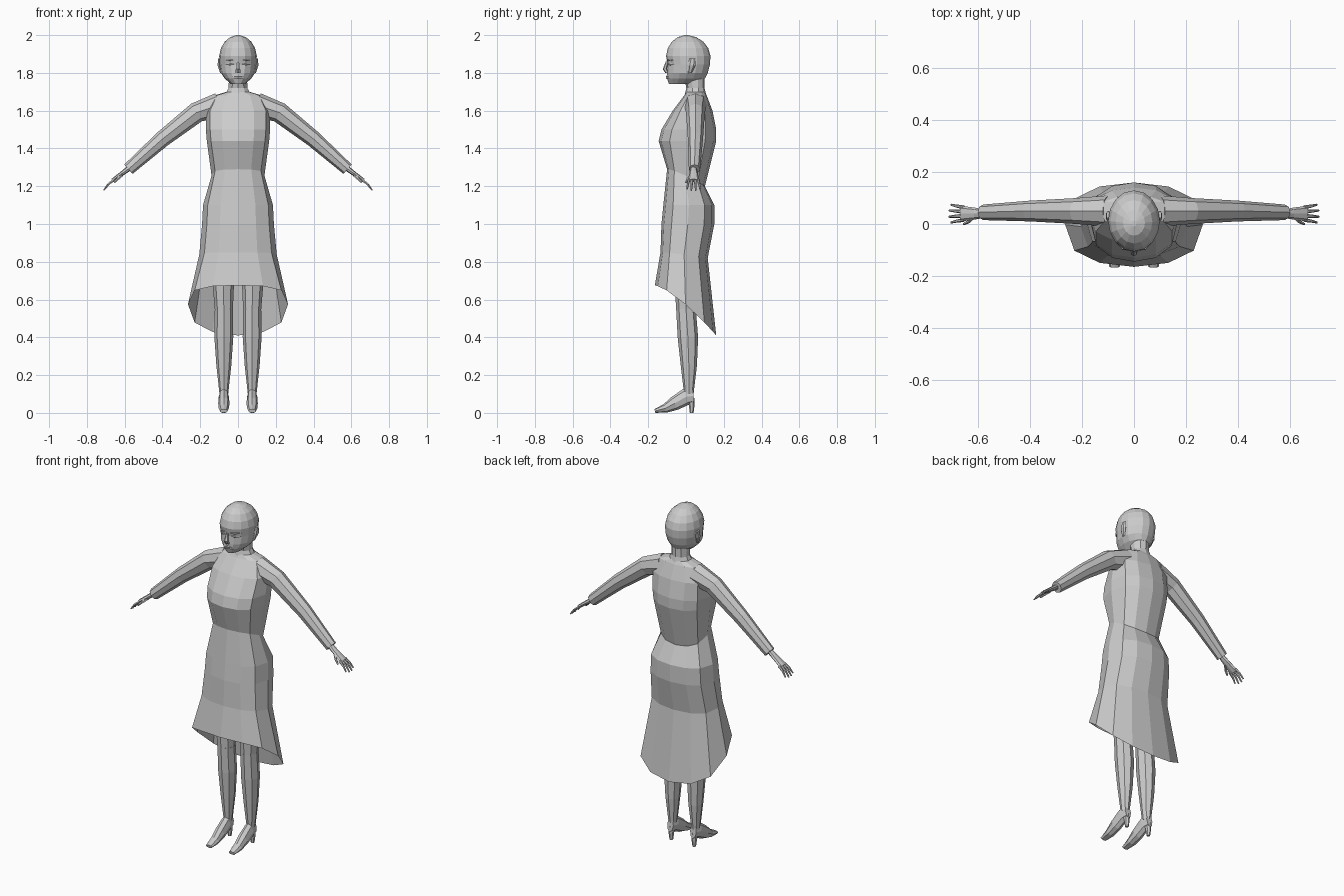
import bpy, bmesh, math
from mathutils import Vector

default_cube = bpy.data.objects.get("Cube")
if default_cube:
    bpy.data.objects.remove(default_cube)

grey = bpy.data.materials.new("plain grey")
grey.use_nodes = True
grey.diffuse_color = (.6, .6, .6, 1)
shader = grey.node_tree.nodes["Principled BSDF"]
shader.inputs["Base Color"].default_value = grey.diffuse_color


def loft(name, rings, capped=True):
    """Skin a list of rings that all have the same number of points."""
    bm = bmesh.new()
    loops = [[bm.verts.new(point) for point in ring] for ring in rings]
    for lower, upper in zip(loops, loops[1:]):
        for i in range(len(lower)):
            bm.faces.new((lower[i - 1], lower[i], upper[i], upper[i - 1]))
    if capped:
        bm.faces.new(loops[0])
        bm.faces.new(loops[-1])
    bmesh.ops.recalc_face_normals(bm, faces=bm.faces)
    mesh = bpy.data.meshes.new(name)
    bm.to_mesh(mesh)
    bm.free()
    mesh.materials.append(grey)
    part = bpy.data.objects.new(name, mesh)
    bpy.context.collection.objects.link(part)


def ring(z, width, front, back, drop=0, sides=12, roundness=.7):
    """Level oval from front to back, lowered by drop toward the back."""
    points = []
    for i in range(sides):
        angle = math.tau * i / sides
        c = math.cos(angle)
        depth = (1 - math.copysign(abs(c) ** roundness, c)) / 2
        points.append((width * math.sin(angle),
                       front + (back - front) * depth,
                       z - drop * depth ** 1.4))
    return points


def tube(name, joints, start, end, swell=0, sides=8, axis="Y", side=1):
    """Tapering tube; start and end give the radii along and across the axis."""
    path = [Vector((x * side, y, z)) for x, y, z in joints]
    along = Vector((axis == "X", axis == "Y", 0))
    last = len(path) - 1
    rings = []
    for i, centre in enumerate(path):
        tangent = path[min(i + 1, last)] - path[max(i - 1, 0)]
        across = tangent.cross(along).normalized()
        t = i / last
        radii = Vector(start).lerp(Vector(end), t) * (1 + swell * math.sin(math.pi * t))
        angles = [math.tau * k / sides for k in range(sides)]
        rings.append([centre + along * radii.x * math.cos(a) + across * radii.y * math.sin(a)
                      for a in angles])
    loft(name, rings)


# Dress, with the hem sweeping down at the back
waist = ring(z=1.29, width=.14, front=-.1, back=.1, drop=.09)
loft("bodice", [
    ring(z=1.7, width=.06, front=0, back=.1),
    ring(z=1.68, width=.13, front=-.01, back=.11),
    ring(z=1.6, width=.17, front=-.07, back=.14),
    ring(z=1.5, width=.17, front=-.13, back=.16),
    ring(z=1.44, width=.165, front=-.145, back=.16),
    waist], capped=False)
loft("skirt", [
    waist,
    ring(z=1.1, width=.185, front=-.12, back=.15),
    ring(z=1, width=.19, front=-.13, back=.15),
    ring(z=.85, width=.205, front=-.135, back=.115, drop=.03),
    ring(z=.675, width=.265, front=-.165, back=.16, drop=.265)], capped=False)

# Head: a domed cranium above a narrowing jaw
tube("neck", [(0, .05, 1.67), (0, .05, 1.72), (0, .04, 1.82)],
     start=(.06, .08), end=(.06, .05), swell=-.2, sides=10)
head = []
for step in range(5):
    angle = math.radians(85 - 20 * step)
    size = math.cos(angle)
    head.append(ring(z=1.88 + .12 * math.sin(angle), width=.1 * size,
                     front=-.106 * size, back=.13 * size, sides=16, roundness=1))
for z, width, front, back in ((1.845, .097, -.097, .127), (1.8, .09, -.1, .115),
                              (1.77, .07, -.1, .1), (1.74, .036, -.09, .05)):
    head.append(ring(z, width, front, back, sides=16, roundness=1))
loft("head", head)
tube("nose", [(0, -.1, 1.86), (0, -.112, 1.82), (0, -.1, 1.8)],
     start=(.007, .006), end=(.01, .015), swell=.3, sides=6)
for name, z in (("upper_lip", 1.782), ("lower_lip", 1.772)):
    tube(name, [(-.03, -.09, z), (0, -.1, z), (.03, -.09, z)],
         start=(.002, .002), end=(.002, .002), swell=2, sides=6)

for label, side in (("left", 1), ("right", -1)):
    # Brow, eye and ear
    for name, z, y in (("brow", 1.867, -.093), ("eye", 1.845, -.086)):
        tube(f"{label}_{name}", [(.02, y - .007, z), (.045, y, z), (.07, y + .025, z)],
             start=(.002, .002), end=(.002, .002), swell=2, sides=6, side=side)
    tube(f"{label}_ear", [(.09, .02, 1.8), (.1, .03, 1.84), (.1, .035, 1.875)],
         start=(.01, .006), end=(.016, .006), swell=.6, sides=6, side=side)

    # Sleeve, palm, fingers and thumb
    tube(f"{label}_sleeve",
         [(.1, .05, 1.63), (.22, .05, 1.59), (.4, .05, 1.45), (.58, .045, 1.29)],
         start=(.06, .065), end=(.03, .033), side=side)
    tube(f"{label}_palm", [(.57, .04, 1.3), (.61, .04, 1.27), (.665, .04, 1.23)],
         start=(.015, .015), end=(.03, .01), side=side)
    for finger in range(4):
        offset = finger - 1.5
        y = .04 + .016 * offset
        reach = 1 - .06 * offset ** 2
        knuckle = Vector((.655, y, 1.235))
        middle = knuckle + Vector((.034, .004 * offset, -.026)) * reach
        tip = middle + Vector((.023, .004 * offset, -.032)) * reach
        tube(f"{label}_finger_{finger + 1}", [knuckle, middle, tip],
             start=(.008, .008), end=(.004, .004), sides=6, side=side)
    tube(f"{label}_thumb", [(.615, .03, 1.26), (.635, .01, 1.24), (.655, 0, 1.22)],
         start=(.01, .01), end=(.005, .005), sides=6, side=side)

    # Leg, with the calf swelling below the knee
    tube(f"{label}_thigh", [(.085, .02, 1.05), (.08, 0, .8), (.075, 0, .55)],
         start=(.085, .08), end=(.052, .048), side=side)
    tube(f"{label}_calf", [(.075, 0, .55), (.075, .01, .4), (.075, .015, .25), (.075, .015, .1)],
         start=(.052, .048), end=(.025, .023), swell=.3, side=side)

    # High-heeled shoe
    tube(f"{label}_shoe",
         [(.075, .04, .09), (.075, 0, .085), (.075, -.06, .05), (.075, -.11, .024), (.075, -.165, .01)],
         start=(.02, .04), end=(.02, .01), swell=.5, axis="X", side=side)
    tube(f"{label}_heel", [(.075, .025, .08), (.075, .03, .04), (.075, .03, 0)],
         start=(.02, .02), end=(.01, .01), sides=6, side=side)
